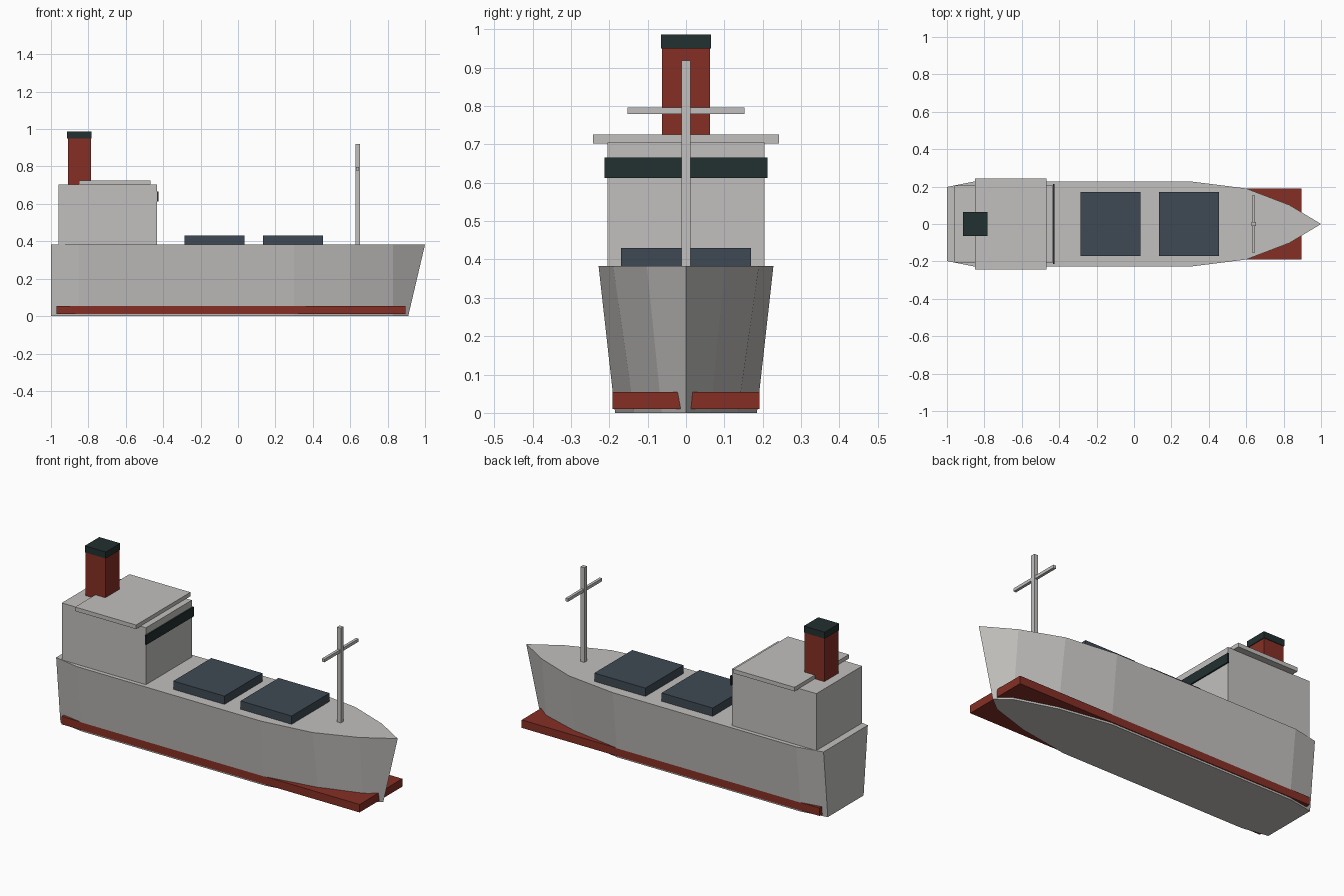
import bpy, bmesh

if "Cube" in bpy.data.objects:
    bpy.data.objects.remove(bpy.data.objects["Cube"])


def material(name, rgb):
    m = bpy.data.materials.new(name)
    m.diffuse_color = (*rgb, 1)
    m.use_nodes = True
    m.node_tree.nodes["Principled BSDF"].inputs["Base Color"].default_value = m.diffuse_color
    return m


GREY = material("light grey paint", (0.54, 0.53, 0.515))
RED = material("dark red paint", (0.235, 0.028, 0.018))
DARK = material("dark green black", (0.016, 0.029, 0.029))
BLUE = material("slate blue", (0.049, 0.067, 0.088))


def finish(name, bm, mat):
    bmesh.ops.recalc_face_normals(bm, faces=bm.faces)
    me = bpy.data.meshes.new(name)
    bm.to_mesh(me)
    bm.free()
    me.materials.append(mat)
    ob = bpy.data.objects.new(name, me)
    bpy.context.collection.objects.link(ob)
    return ob


def box(name, x, half_y, z, mat):
    """Box spanning x and z ranges, symmetric about y = 0."""
    bm = bmesh.new()
    bmesh.ops.create_cube(bm, size=1)
    for v in bm.verts:
        v.co.x = x[0] if v.co.x < 0 else x[1]
        v.co.y = half_y if v.co.y > 0 else -half_y
        v.co.z = z[0] if v.co.z < 0 else z[1]
    return finish(name, bm, mat)


# Hull: half outlines of keel and deck, mirrored and joined
KEEL = [(-1, 0.16), (-0.85, 0.185), (0.3, 0.185), (0.6, 0.135), (0.83, 0.063), (0.91, 0)]
DECK = [(-1, 0.198), (-0.85, 0.228), (0.3, 0.228), (0.6, 0.19), (0.83, 0.102), (1, 0)]
bm = bmesh.new()
rings = []
for half, z in ((KEEL, 0), (DECK, 0.383)):
    outline = [(x, -y) for x, y in half] + half[-2::-1]
    rings.append([bm.verts.new((x, y, z)) for x, y in outline])
low, high = rings
n = len(low)
for i in range(n):
    j = (i + 1) % n
    bm.faces.new((low[i], low[j], high[j], high[i]))
bm.faces.new(low)
bm.faces.new(high)
finish("hull", bm, GREY)

# Red waterline slab
box("waterline_band", (-0.97, 0.895), 0.191, (0.01, 0.055), RED)

# Deckhouse with roof and bridge window
box("deckhouse", (-0.96, -0.433), 0.205, (0.383, 0.705), GREY)
box("bridge_roof", (-0.85, -0.468), 0.243, (0.703, 0.726), GREY)
box("bridge_window", (-0.434, -0.425), 0.213, (0.613, 0.666), DARK)

# Funnel
box("funnel", (-0.91, -0.787), 0.062, (0.70, 0.95), RED)
box("funnel_cap", (-0.914, -0.783), 0.065, (0.95, 0.987), DARK)

# Cargo hatches
for i, cx in enumerate((-0.126, 0.295)):
    box(f"cargo_hatch_{i + 1}", (cx - 0.16, cx + 0.16), 0.17, (0.38, 0.43), BLUE)

# Mast and crossbar
box("mast", (0.628, 0.652), 0.012, (0.38, 0.919), GREY)
box("mast_crossbar", (0.632, 0.648), 0.153, (0.779, 0.796), GREY)
